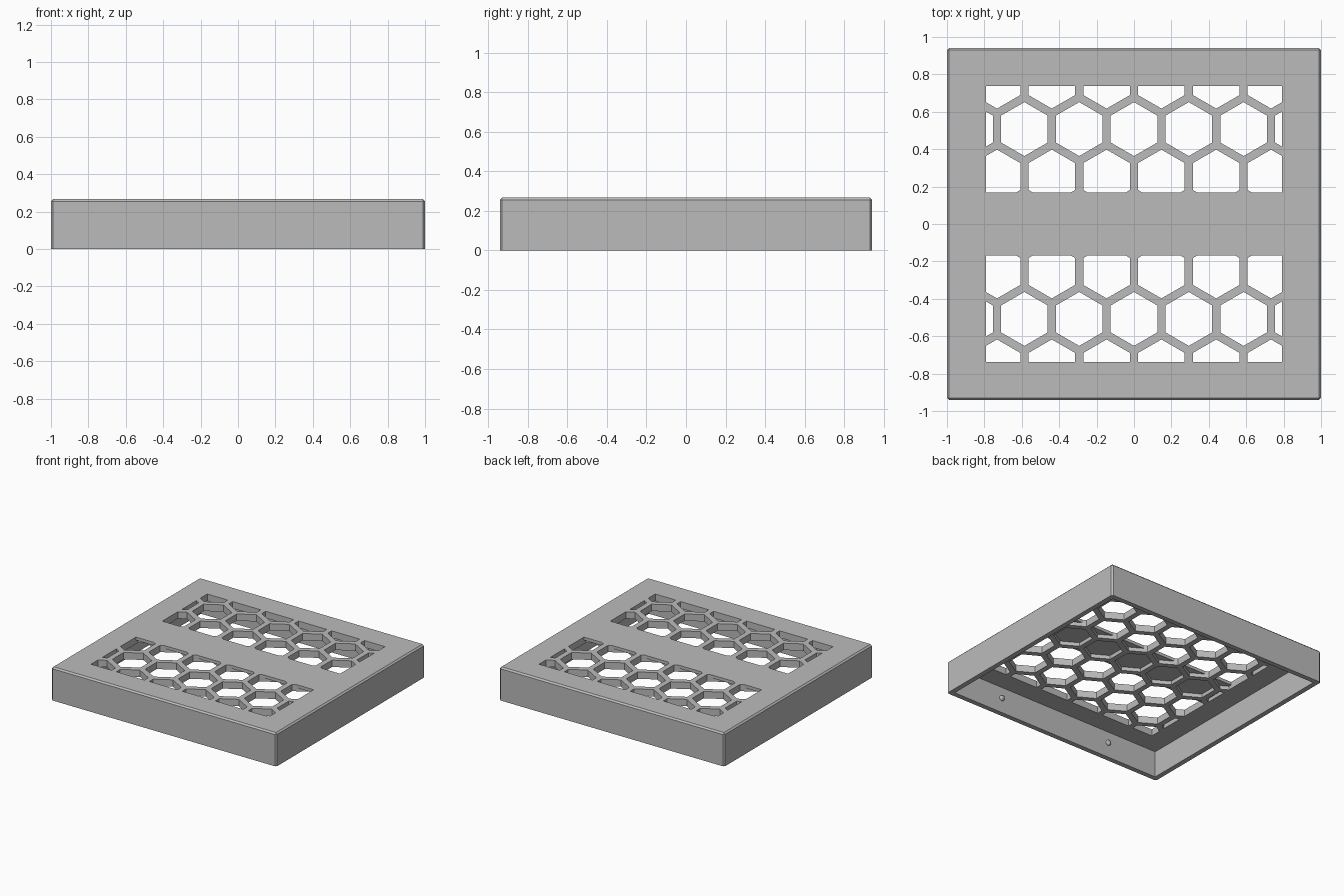
import bpy, bmesh, math
from mathutils import Vector, Matrix

if "Cube" in bpy.data.objects:
    bpy.data.objects.remove(bpy.data.objects["Cube"], do_unlink=True)

HX, HY, TOP = 1.0, 0.942, 0.267      # outer half sizes and height
WALL, CEILING = 0.04, 0.212          # wall thickness, underside of the top plate
GRID_X, GRID_Y = 0.79, 0.738         # half size of the vented area
BAR_Y, BAR_Z = 0.168, 0.242          # solid strip across the middle
PITCH, CELL = 0.293, 0.144           # hexagon spacing and corner radius

grey = bpy.data.materials.new("Light grey plastic")
grey.use_nodes = True
grey.diffuse_color = (0.5, 0.5, 0.5, 1)
grey.node_tree.nodes["Principled BSDF"].inputs["Base Color"].default_value = (0.5, 0.5, 0.5, 1)


def add_object(name, bm):
    bmesh.ops.recalc_face_normals(bm, faces=bm.faces)
    mesh = bpy.data.meshes.new(name)
    bm.to_mesh(mesh)
    bm.free()
    mesh.materials.append(grey)
    obj = bpy.data.objects.new(name, mesh)
    bpy.context.collection.objects.link(obj)
    return obj


def box(hx, hy, z0, z1):
    bm = bmesh.new()
    size = Matrix.Diagonal((2 * hx, 2 * hy, z1 - z0, 1))
    bmesh.ops.create_cube(bm, size=1, matrix=Matrix.Translation((0, 0, (z0 + z1) / 2)) @ size)
    return bm


def combine(target, tool, operation):
    """Apply a boolean and remove the helper."""
    tool.hide_render = True
    mod = target.modifiers.new(operation, 'BOOLEAN')
    mod.operation, mod.solver, mod.object = operation, 'EXACT', tool
    bpy.context.view_layer.update()
    result = target.evaluated_get(bpy.context.evaluated_depsgraph_get())
    mesh = bpy.data.meshes.new_from_object(result)
    target.modifiers.clear()
    target.data = mesh
    bpy.data.objects.remove(tool, do_unlink=True)


def clip(points, axis, limit, sign):
    """Keep the part of a convex outline where sign * coordinate <= limit."""
    kept = []
    for a, b in zip(points, points[1:] + points[:1]):
        da, db = limit - sign * a[axis], limit - sign * b[axis]
        if da >= 0:
            kept.append(a)
        if da * db < 0:
            kept.append(a.lerp(b, da / (da - db)))
    return kept


# Outer body with chamfered top and upright edges
bm = box(HX, HY, 0, TOP)
edges = [e for e in bm.edges if max(v.co.z for v in e.verts) > TOP / 2]
bmesh.ops.bevel(bm, geom=edges, offset=0.012, segments=1, affect='EDGES')
cover = add_object("vent_cover", bm)

# Hollow underside
combine(cover, add_object("cavity_cutter", box(HX - WALL, HY - WALL, -0.1, CEILING)), 'DIFFERENCE')

# Honeycomb cells, trimmed to the vented rectangle
bm = bmesh.new()
for row in range(-3, 4):
    for col in range(-4, 5):
        cx = (col + 0.5 * (row % 2)) * PITCH
        cy = row * PITCH * math.sqrt(3) / 2
        outline = [Vector((cx + CELL * math.sin(k * math.pi / 3),
                           cy + CELL * math.cos(k * math.pi / 3), 0.1)) for k in range(6)]
        for axis, limit in ((0, GRID_X), (1, GRID_Y)):
            for sign in (1, -1):
                outline = clip(outline, axis, limit, sign)
        if len(outline) < 3:
            continue
        face = bm.faces.new([bm.verts.new(p) for p in outline])
        top = bmesh.ops.extrude_face_region(bm, geom=[face])["geom"]
        bmesh.ops.translate(bm, vec=(0, 0, 0.3),
                            verts=[g for g in top if isinstance(g, bmesh.types.BMVert)])
combine(cover, add_object("honeycomb_cutter", bm), 'DIFFERENCE')

# Thin middle strip closing the central cells from above
combine(cover, add_object("middle_strip", box(GRID_X + 0.05, BAR_Y, BAR_Z, TOP)), 'UNION')

# Small snap bumps on the inside of the front and back walls
for side, y in (("front", -1), ("back", 1)):
    for end, x in (("left", 0.51), ("right", -0.51)):
        bm = bmesh.new()
        spot = Matrix.Translation((x, y * (HY - WALL), 0.12))
        bmesh.ops.create_uvsphere(bm, u_segments=12, v_segments=8, radius=0.022, matrix=spot)
        add_object(f"{side}_{end}_snap_bump", bm)
